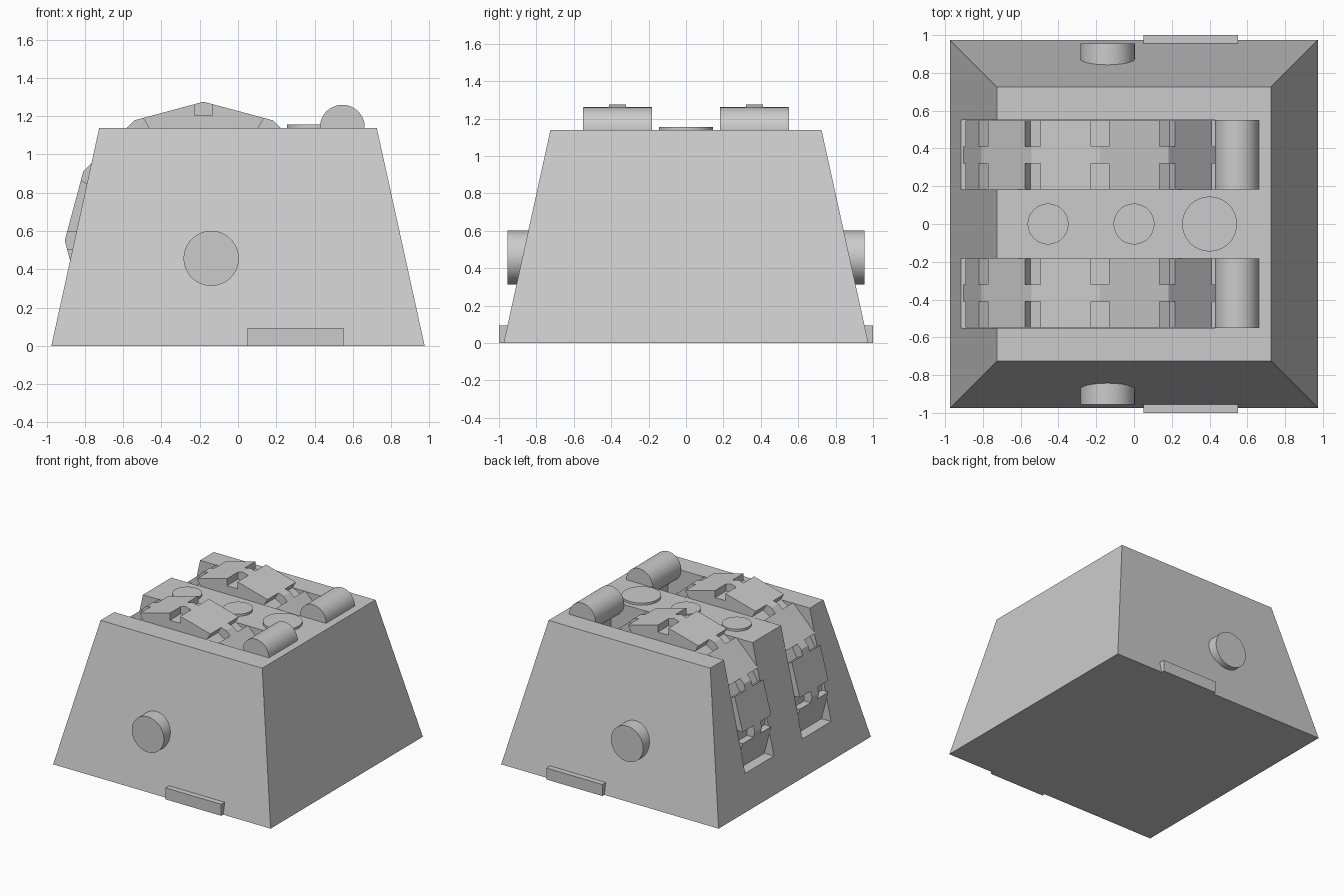
import bpy, bmesh, math
from mathutils import Matrix, Vector

if "Cube" in bpy.data.objects:
    bpy.data.objects.remove(bpy.data.objects["Cube"])

grey = bpy.data.materials.new("light grey")
GREY = (0.6, 0.6, 0.6, 1)
grey.use_nodes = True
grey.diffuse_color = GREY
grey.node_tree.nodes["Principled BSDF"].inputs["Base Color"].default_value = GREY

TOP = 1.138
HUB = Vector((-0.18, 0, 0.55))      # centre of each wheel
RIM, SIDES = 0.725, 12
LANE, HALF = 0.366, 0.184           # lane offset and half width in y


def finish(name, bm, smooth=False):
    bmesh.ops.recalc_face_normals(bm, faces=bm.faces)
    mesh = bpy.data.meshes.new(name)
    bm.to_mesh(mesh)
    bm.free()
    mesh.materials.append(grey)
    obj = bpy.data.objects.new(name, mesh)
    bpy.context.collection.objects.link(obj)
    bpy.ops.object.select_all(action='DESELECT')
    obj.select_set(True)
    bpy.context.view_layer.objects.active = obj
    if smooth:
        bpy.ops.object.shade_smooth_by_angle(angle=math.radians(40))
    return obj


def add_box(bm, lo, hi, matrix=Matrix()):
    lo, hi = Vector(lo), Vector(hi)
    place = Matrix.Translation((lo + hi) / 2) @ Matrix.Diagonal((*(hi - lo), 1))
    bmesh.ops.create_cube(bm, size=1, matrix=matrix @ place)


def box(name, lo, hi):
    bm = bmesh.new()
    add_box(bm, lo, hi)
    return finish(name, bm)


def cylinder(name, centre, radius, length, axis, sides=64, turn=0.0, smooth=True):
    bm = bmesh.new()
    rot = Matrix.Rotation(math.pi / 2, 4, 'X') if axis == 'Y' else Matrix()
    bmesh.ops.create_cone(bm, cap_ends=True, segments=sides, radius1=radius,
                          radius2=radius, depth=length,
                          matrix=Matrix.Translation(centre) @ rot @ Matrix.Rotation(turn, 4, 'Z'))
    return finish(name, bm, smooth)


def carve(obj, cutter, operation='DIFFERENCE'):
    cutter.hide_render = True
    mod = obj.modifiers.new("carve", 'BOOLEAN')
    mod.operation, mod.solver, mod.object = operation, 'EXACT', cutter
    bpy.context.view_layer.objects.active = obj
    bpy.ops.object.modifier_apply(modifier=mod.name)
    bpy.data.objects.remove(cutter)


# Tapered body
bm = bmesh.new()
bmesh.ops.create_cone(bm, cap_ends=True, segments=4, radius1=0.975 * math.sqrt(2),
                      radius2=0.725 * math.sqrt(2), depth=TOP,
                      matrix=Matrix.Translation((0, 0, TOP / 2)) @ Matrix.Rotation(math.pi / 4, 4, 'Z'))
body = finish("body", bm)

for side, label in ((-1, "front"), (1, "back")):
    y = side * LANE
    # Slot open to the top and the -x face
    carve(body, box("slot_cutter", (-1.2, y - HALF, 0.27), (HUB.x + RIM, y + HALF, 1.5)))

    # Twelve-sided wheel with a notch on both sides of every corner
    hub = Vector((HUB.x, y, HUB.z))
    wheel = cylinder(label + "_wheel", hub, RIM, 2 * HALF - 0.002, 'Y', SIDES, smooth=False)
    bm = bmesh.new()
    for i in range(SIDES):
        spin = Matrix.Translation(hub) @ Matrix.Rotation(math.tau * i / SIDES, 4, 'Y')
        for a, b in ((-0.3, -0.045), (0.045, 0.3)):
            add_box(bm, (-0.047, a, 0.655), (0.047, b, 0.9), spin)
    carve(wheel, finish("notch_cutter", bm))
    carve(wheel, box("trim_cutter", (-1.2, y - 0.5, 0.24), (HUB.x + RIM + 0.02, y + 0.5, 1.5)),
          'INTERSECT')

    # Roller at the end of the slot
    cylinder(label + "_roller", (HUB.x + RIM, y, 1.142), 0.117, 2 * HALF, 'Y')

    # Round knob and foot plate on the sloping face
    cylinder(label + "_knob", (-0.14, side * 0.805, 0.457), 0.144, 0.3, 'Y')
    ends = sorted((side * 0.9, side))
    box(label + "_foot_plate", (0.05, ends[0], 0.0), (0.55, ends[1], 0.093))

# Flat discs between the slots
for name, x, radius in (("left_disc", 0.4, 0.145), ("middle_disc", 0, 0.108), ("right_disc", -0.455, 0.108)):
    cylinder(name, (x, 0, TOP), radius, 0.036, 'Z')
